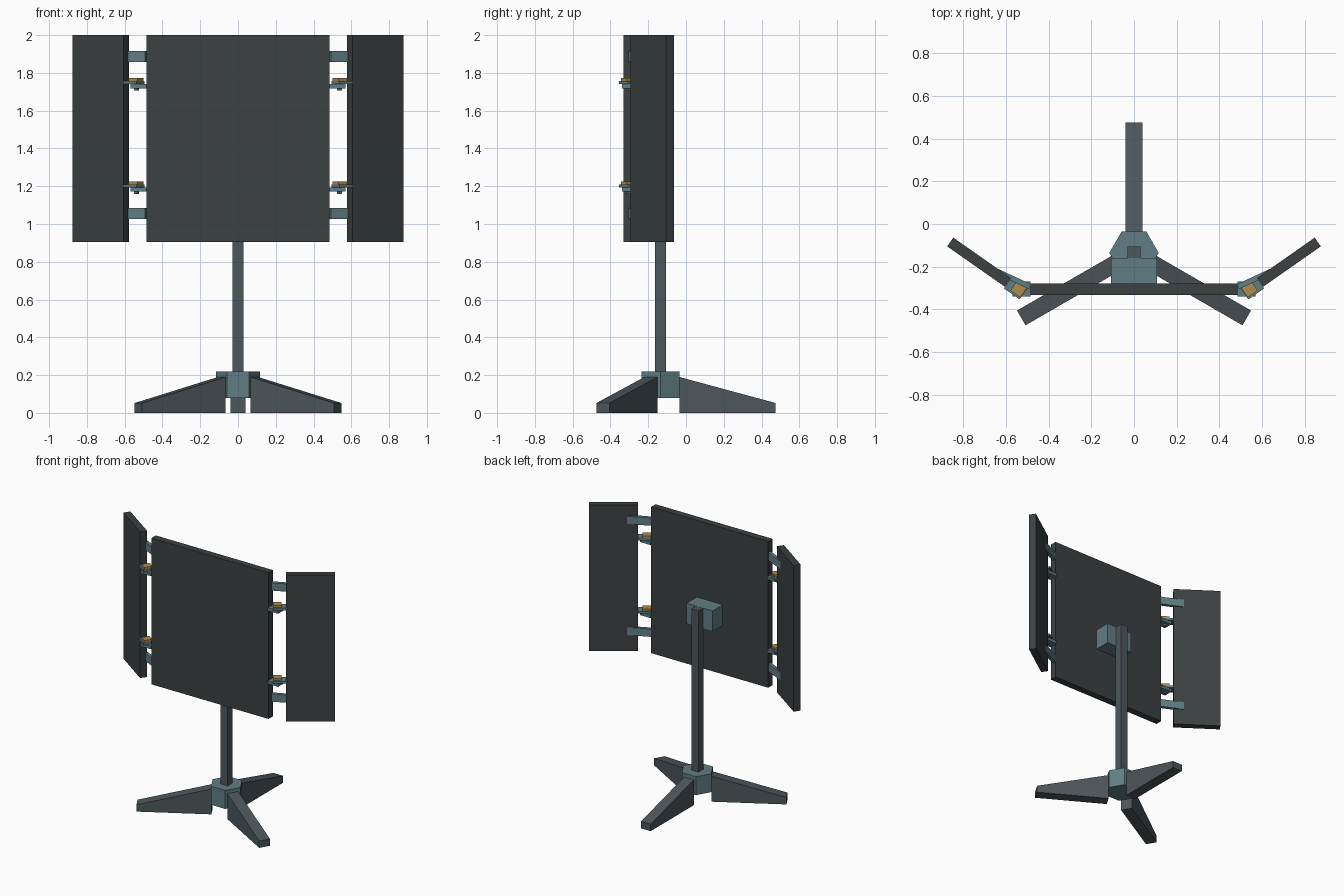
import bpy, bmesh
from math import radians, sin, cos, pi
from mathutils import Matrix

if "Cube" in bpy.data.objects:
    bpy.data.objects.remove(bpy.data.objects["Cube"])


def material(name, rgb):
    m = bpy.data.materials.new(name)
    m.diffuse_color = (*rgb, 1)
    m.use_nodes = True
    m.node_tree.nodes["Principled BSDF"].inputs["Base Color"].default_value = m.diffuse_color
    return m


PANEL = material("dark_panel", (0.045, 0.052, 0.055))
FRAME = material("frame_metal", (0.075, 0.095, 0.105))
TEAL = material("bracket_teal", (0.12, 0.21, 0.235))
BRASS = material("bolt_brass", (0.42, 0.26, 0.075))


def finish(name, bm, mat):
    bmesh.ops.recalc_face_normals(bm, faces=bm.faces)
    me = bpy.data.meshes.new(name)
    bm.to_mesh(me)
    bm.free()
    me.materials.append(mat)
    ob = bpy.data.objects.new(name, me)
    bpy.context.collection.objects.link(ob)
    return ob


def box(name, centre, size, mat, turn=0):
    bm = bmesh.new()
    bmesh.ops.create_cube(bm, size=1)
    bmesh.ops.scale(bm, vec=size, verts=bm.verts)
    ob = finish(name, bm, mat)
    ob.location = centre
    ob.rotation_euler.z = radians(turn)
    return ob


def prism(name, points, offset, mat):
    bm = bmesh.new()
    face = bm.faces.new([bm.verts.new(p) for p in points])
    ext = bmesh.ops.extrude_face_region(bm, geom=[face])["geom"]
    bmesh.ops.translate(bm, vec=offset, verts=[v for v in ext if isinstance(v, bmesh.types.BMVert)])
    return finish(name, bm, mat)


AXIS_Y = -0.135

# hexagonal hub, post and the block that carries the centre panel
hexagon = [(0.1155 * cos(i * pi / 3), AXIS_Y + 0.1155 * sin(i * pi / 3), 0.08) for i in range(6)]
prism("hub", hexagon, (0, 0, 0.138), TEAL)
box("post", (0, AXIS_Y, 0.82), (0.06, 0.06, 1.21), FRAME)
box("mount_block", (0, -0.221, 1.348), (0.216, 0.122, 0.155), TEAL)

# three tapered legs
for i, angle in enumerate((90, 210, 330)):
    profile = [(0.1, -0.04, 0), (0.61, -0.04, 0), (0.61, -0.04, 0.052), (0.1, -0.04, 0.19)]
    leg = prism(f"leg_{i + 1}", profile, (0, 0.08, 0), FRAME)
    leg.matrix_world = Matrix.Translation((0, AXIS_Y, 0)) @ Matrix.Rotation(radians(angle), 4, "Z")

# centre panel
box("centre_panel", (0, -0.306, 1.4525), (0.97, 0.052, 1.095), PANEL)

# angled side panels with straps and pivots
for side, s in (("left", -1), ("right", 1)):
    box(f"{side}_wing_panel", (s * 0.726, -0.179, 1.4525), (0.33, 0.05, 1.095), PANEL, s * 35)
    for z in (1.055, 1.887):
        box(f"{side}_strap", (s * 0.564, -0.258, z), (0.17, 0.025, 0.058), TEAL, s * 25)
    for z in (1.205, 1.752):
        box(f"{side}_wing_hinge_plate", (s * 0.553, -0.299, z - 0.004), (0.09, 0.07, 0.016), TEAL, s * 35)
        box(f"{side}_fixed_hinge_plate", (s * 0.527, -0.305, z - 0.023), (0.086, 0.07, 0.022), TEAL)
        box(f"{side}_bolt_head", (s * 0.54, -0.305, z + 0.012), (0.057, 0.057, 0.016), BRASS, s * 35)
        box(f"{side}_bolt_shank", (s * 0.537, -0.305, z - 0.02), (0.02, 0.02, 0.05), TEAL, s * 35)
